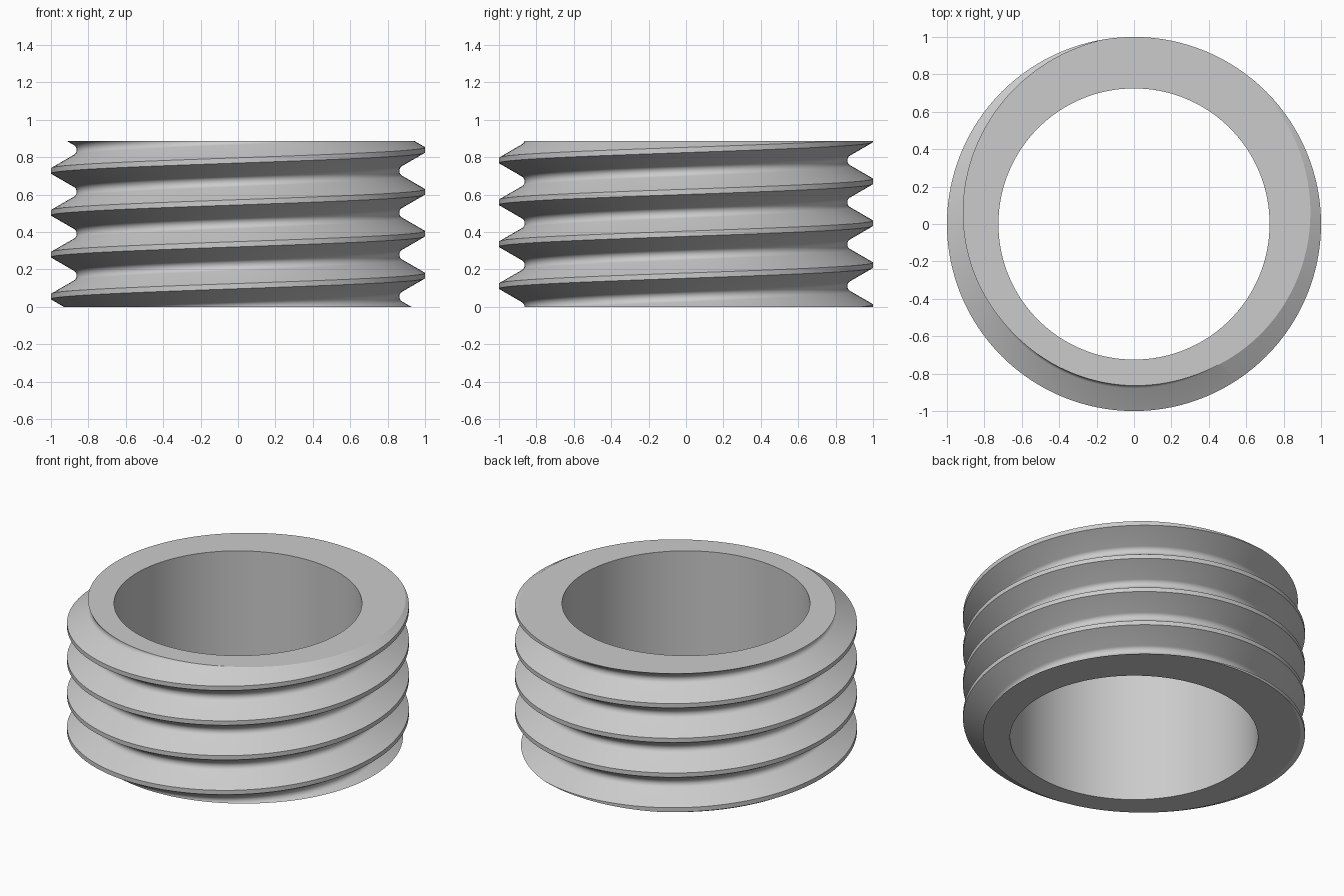
import bpy
import bmesh
from math import sin, cos, pi, radians

if "Cube" in bpy.data.objects:
    bpy.data.objects.remove(bpy.data.objects["Cube"], do_unlink=True)

SEGMENTS = 128
HEIGHT = 0.887
PITCH = 0.224
OUTER, BORE = 1.0, 0.725
CREST_Z = 0.167            # height of the crest centre on the +x side
CREST_HALF = PITCH / 16
ROOT_R = 0.0323            # rounded root fillet
ROOT_CENTRE = 0.895
ARC_STEPS = 10

# One pitch of the thread profile: crest edge, rounded root, next crest edge
profile = [(OUTER, CREST_HALF)]
for k in range(ARC_STEPS + 1):
    a = radians(-60 + 120 * k / ARC_STEPS)
    profile.append((ROOT_CENTRE - ROOT_R * cos(a), PITCH / 2 + ROOT_R * sin(a)))
profile.append((OUTER, PITCH - CREST_HALF))
rows = [(r, z + CREST_Z + PITCH * turn) for turn in range(-2, 6) for r, z in profile]

bm = bmesh.new()

# Helical outer surface, longer than needed; the seam shifts by one pitch
columns = []
for j in range(SEGMENTS):
    t = 2 * pi * j / SEGMENTS
    rise = PITCH * j / SEGMENTS
    columns.append([bm.verts.new((r * cos(t), r * sin(t), z + rise)) for r, z in rows])
for j in range(SEGMENTS):
    here = columns[j]
    after = columns[j + 1] if j + 1 < SEGMENTS else columns[0][len(profile):]
    for i in range(len(after) - 1):
        bm.faces.new((here[i], after[i], after[i + 1], here[i + 1]))

# Trim both ends flat
for z, direction in ((0, -1), (HEIGHT, 1)):
    bmesh.ops.bisect_plane(bm, geom=bm.verts[:] + bm.edges[:] + bm.faces[:],
                           dist=1e-5, plane_co=(0, 0, z),
                           plane_no=(0, 0, direction), clear_outer=True)
bmesh.ops.remove_doubles(bm, verts=bm.verts[:], dist=1e-5)

# Smooth bore
rings = []
for z in (0, HEIGHT):
    rings.append([bm.verts.new((BORE * cos(2 * pi * j / SEGMENTS),
                                BORE * sin(2 * pi * j / SEGMENTS), z))
                  for j in range(SEGMENTS)])
low, high = rings
for j in range(SEGMENTS):
    n = (j + 1) % SEGMENTS
    bm.faces.new((low[n], low[j], high[j], high[n]))

# Flat annular ends
for z, direction in ((0, -1), (HEIGHT, 1)):
    rim = [e for e in bm.edges if e.is_boundary
           and all(abs(v.co.z - z) < 1e-4 for v in e.verts)]
    bmesh.ops.triangle_fill(bm, edges=rim, use_beauty=True, normal=(0, 0, direction))
    for e in rim:
        e.smooth = False
bmesh.ops.recalc_face_normals(bm, faces=bm.faces[:])

mesh = bpy.data.meshes.new("threaded_ring")
bm.to_mesh(mesh)
bm.free()
ring = bpy.data.objects.new("threaded_ring", mesh)
bpy.context.collection.objects.link(ring)

# Plain grey material
grey = bpy.data.materials.new("light_grey")
grey.use_nodes = True
colour = (0.6, 0.6, 0.6, 1)
grey.diffuse_color = colour
grey.node_tree.nodes["Principled BSDF"].inputs["Base Color"].default_value = colour
mesh.materials.append(grey)

# Smooth shading with crisp crests and rims
bpy.ops.object.select_all(action='DESELECT')
ring.select_set(True)
bpy.context.view_layer.objects.active = ring
bpy.ops.object.shade_smooth_by_angle(angle=radians(25))
